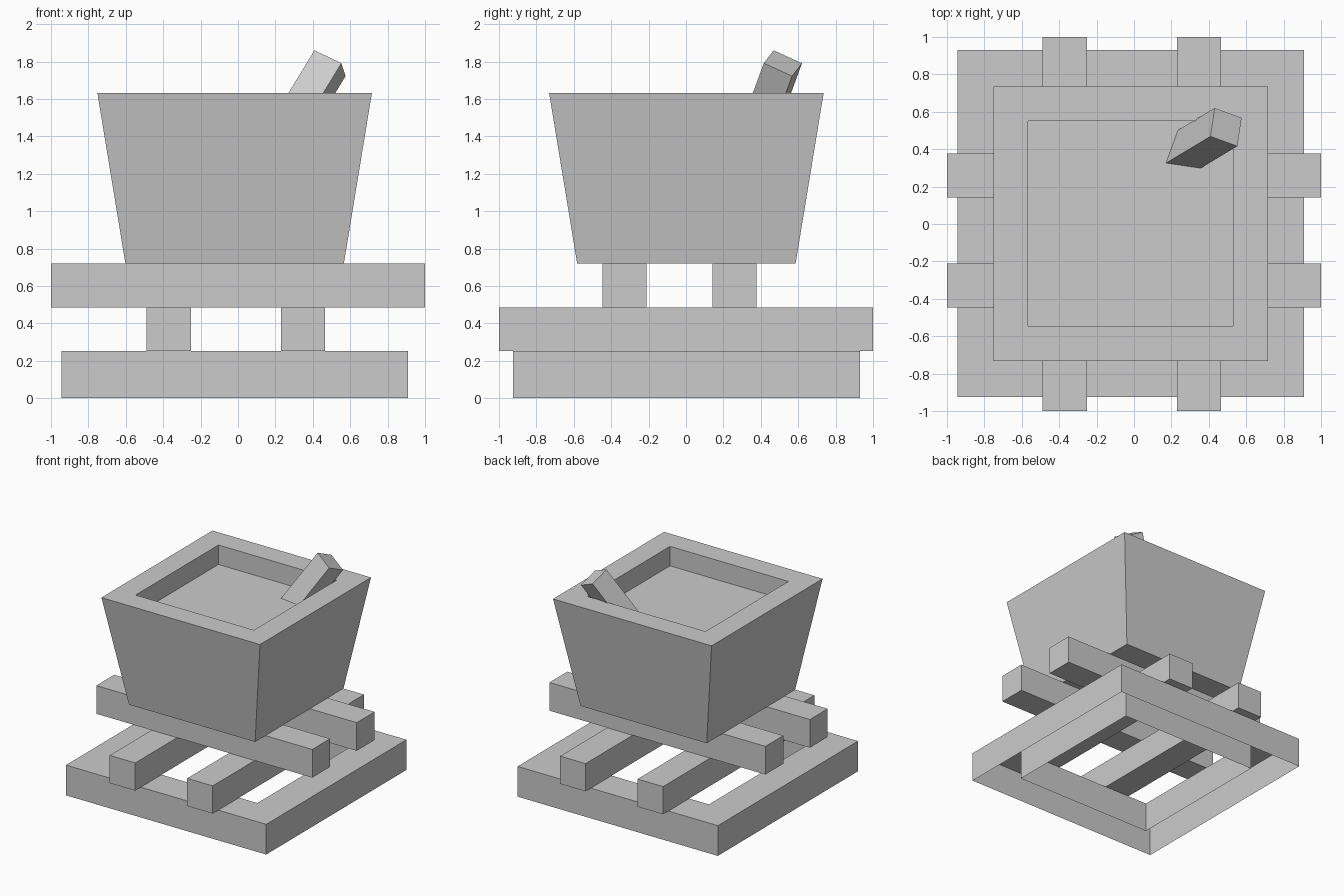
import bpy, bmesh
from mathutils import Vector, Matrix

cube = bpy.data.objects.get("Cube")
if cube:
    bpy.data.objects.remove(cube)

grey = bpy.data.materials.new("stone_grey")
grey.use_nodes = True
colour = (0.6, 0.6, 0.6, 1)
grey.diffuse_color = colour
for node in grey.node_tree.nodes:
    if node.type == 'BSDF_PRINCIPLED':
        node.inputs["Base Color"].default_value = colour


def finish(name, bm):
    bmesh.ops.recalc_face_normals(bm, faces=bm.faces)
    mesh = bpy.data.meshes.new(name)
    bm.to_mesh(mesh)
    bm.free()
    mesh.materials.append(grey)
    obj = bpy.data.objects.new(name, mesh)
    bpy.context.collection.objects.link(obj)
    return obj


def ring(bm, centre, half, z):
    """Square loop of four vertices."""
    cx, cy = centre
    return [bm.verts.new((cx + sx * half, cy + sy * half, z))
            for sx, sy in ((-1, -1), (1, -1), (1, 1), (-1, 1))]


def bridge(bm, a, b):
    for i in range(4):
        j = (i + 1) % 4
        bm.faces.new((a[i], a[j], b[j], b[i]))


def lathe_square(name, centre, loops, cap_start, cap_end):
    """Stack of square loops (half size, height) joined by walls."""
    bm = bmesh.new()
    rings = [ring(bm, centre, h, z) for h, z in loops]
    for a, b in zip(rings, rings[1:]):
        bridge(bm, a, b)
    if cap_start:
        bm.faces.new(rings[0])
    if cap_end:
        bm.faces.new(rings[-1])
    return finish(name, bm)


def box(name, size, matrix):
    bm = bmesh.new()
    bmesh.ops.create_cube(bm, size=1)
    bm.transform(matrix @ Matrix.Diagonal((*size, 1)))
    return finish(name, bm)


# Base frame, hollow and open underneath
lathe_square("base_frame", (-0.018, 0.002),
             [(0.927, 0), (0.927, 0.253), (0.653, 0.253), (0.653, 0)], False, False)

# Crossed pairs of beams
for side, x, y in (("right", -0.37, -0.328), ("left", 0.348, 0.26)):
    box("lower_beam_" + side, (0.236, 2, 0.232), Matrix.Translation((x, 0, 0.369)))
    end = "front" if side == "right" else "back"
    box("upper_beam_" + end, (2, 0.236, 0.236), Matrix.Translation((0, y, 0.603)))

# Tapered bowl with a square recess
lathe_square("bowl", (-0.018, 0.002),
             [(0.584, 0.72), (0.734, 1.633), (0.548, 1.633), (0.548, 1.47)], True, True)

# Leaning square pestle
axis = Vector((0.5, 0.3, 0.82)).normalized()
across = Vector((0.14, -0.055, -0.075))
across = (across - axis * across.dot(axis)).normalized()
other = axis.cross(across)
length = 0.55
centre = Vector((0.492, 0.518, 1.791)) - axis * length / 2
pose = Matrix((across, other, axis)).transposed().to_4x4()
box("pestle", (0.168, 0.168, length), Matrix.Translation(centre) @ pose)
